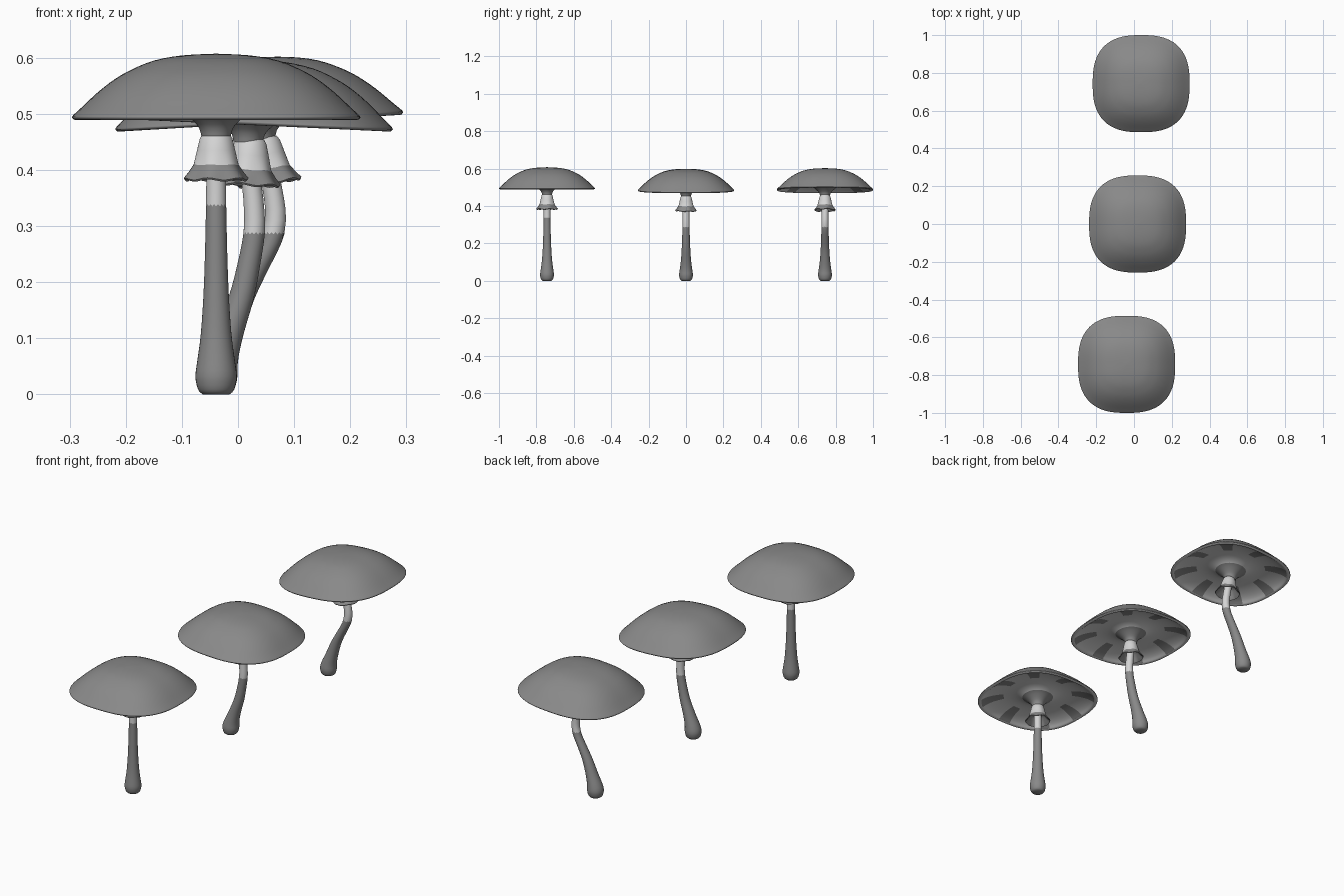
import bpy, bmesh, math
from mathutils import Matrix, Vector

if "Cube" in bpy.data.objects:
    bpy.data.objects.remove(bpy.data.objects["Cube"])


def material(name, v):
    m = bpy.data.materials.new(name)
    m.diffuse_color = (v, v, v, 1)
    m.use_nodes = True
    m.node_tree.nodes["Principled BSDF"].inputs["Base Color"].default_value = m.diffuse_color
    return m


GREY = material("mushroom grey", 0.25)
PALE = material("pale flesh", 0.66)


def smooth_points(pts, steps):
    """Catmull-Rom interpolation through tuples of any size."""
    out = []
    for i in range(len(pts) - 1):
        a, b, c, d = (Vector(pts[min(max(i + k, 0), len(pts) - 1)]) for k in (-1, 0, 1, 2))
        for s in range(steps):
            t = s / steps
            out.append(0.5 * (2 * b + (c - a) * t + (2 * a - 5 * b + 4 * c - d) * t * t
                              + (3 * b - a - 3 * c + d) * t ** 3))
    out.append(Vector(pts[-1]))
    return out


def skin(name, rings, matrix, mats, rule):
    """Join rings of points into a closed skin; rule(ring, segment) picks the colour."""
    bm = bmesh.new()
    vr = [[bm.verts.new(p) for p in ring] for ring in rings]
    n = len(vr[0])
    for i in range(len(vr) - 1):
        for j in range(n):
            k = (j + 1) % n
            f = bm.faces.new((vr[i][j], vr[i][k], vr[i + 1][k], vr[i + 1][j]))
            f.material_index = rule(i, j)
    bm.faces.new(vr[0]).material_index = rule(0, 0)
    bm.faces.new(vr[-1]).material_index = rule(len(vr) - 2, 0)
    bmesh.ops.recalc_face_normals(bm, faces=bm.faces)
    me = bpy.data.meshes.new(name)
    bm.to_mesh(me)
    bm.free()
    for m in mats:
        me.materials.append(m)
    ob = bpy.data.objects.new(name, me)
    ob.matrix_world = matrix
    bpy.context.collection.objects.link(ob)
    bpy.ops.object.select_all(action='DESELECT')
    ob.select_set(True)
    bpy.context.view_layer.objects.active = ob
    bpy.ops.object.shade_smooth_by_angle(angle=math.radians(60))
    return ob


def ring(r, z, n, power=2.0, cx=0.0):
    """A circle, or a rounded square when power is above 2."""
    pts = []
    for j in range(n):
        a = 2 * math.pi * j / n
        c, s = math.cos(a), math.sin(a)
        q = r / (abs(c) ** power + abs(s) ** power) ** (1 / power)
        pts.append((cx + q * c, q * s, z))
    return pts


# Cap: rounded-square dome, rolled lip and hollow gill side running down to the neck
DOME = [(0.002, 0.607), (0.06, 0.604), (0.11, 0.595), (0.15, 0.579), (0.18, 0.562),
        (0.21, 0.539), (0.24, 0.511), (0.255, 0.497), (0.257, 0.493)]
UNDER = [(0.254, 0.4895), (0.245, 0.489), (0.238, 0.493), (0.225, 0.502), (0.195, 0.514),
         (0.15, 0.523), (0.105, 0.522), (0.07, 0.510), (0.043, 0.489), (0.030, 0.474),
         (0.026, 0.458)]


def make_cap(tag, matrix):
    n = 96
    prof = smooth_points(DOME, 3) + smooth_points(UNDER, 2)
    first = len(smooth_points(DOME, 3))
    rings = []
    for i, (r, z) in enumerate(prof):
        power = 2.62 if i < first else 2 + 0.62 * min(1, max(0, (r - 0.05) / 0.15))
        rings.append(ring(r, z, n, power))

    def rule(i, j):
        r = prof[i][0]
        if i < first or r < 0.08:      # dome and neck
            return 0
        streak = 0.17 < r < 0.242 and (j + 2) % 12 < 4   # eight grey marks near the rim
        return 0 if streak else 1
    skin("cap_" + tag, rings, matrix, [GREY, PALE], rule)


# Skirt: thin flared collar with a wavy, darker hem
SKIRT = [(0.024, 0.464), (0.029, 0.456), (0.034, 0.435), (0.040, 0.409), (0.048, 0.396),
         (0.057, 0.384), (0.055, 0.381), (0.043, 0.394), (0.034, 0.412), (0.016, 0.425)]


def make_skirt(tag, matrix):
    n = 48
    rings = []
    for i, (r, z) in enumerate(SKIRT):
        w = (0, 0, 0, 0.4, 0.7, 1, 1, 0.5, 0, 0)[i]
        pts = []
        for j, p in enumerate(ring(r, z, n)):
            wave = w * math.sin(2 * math.pi * j / n * 6)
            k = 1 + 0.03 * wave
            pts.append((p[0] * k, p[1] * k, z + 0.002 * wave))
        rings.append(pts)
    skin("skirt_" + tag, rings, matrix, [PALE, GREY], lambda i, j: 0 if i < 3 else 1)


# Stem: tapered tube along a bent centre line, pale above a jagged edge
WIDTH = [(0.0, 0.024), (0.008, 0.032), (0.03, 0.037), (0.05, 0.035), (0.10, 0.028),
         (0.16, 0.0235), (0.22, 0.0208), (0.30, 0.0187), (0.38, 0.0175), (0.47, 0.0175)]


def lookup(table, z):
    for (a, u), (b, v) in zip(table, table[1:]):
        if z <= b:
            return u + (v - u) * (z - a) / (b - a)
    return table[-1][1]


def make_stem(tag, y, path, pale_z):
    n = 32
    centre = [tuple(p) for p in smooth_points(path, 6)]
    width = [tuple(p) for p in smooth_points(WIDTH, 4)]
    levels = [0, 0.004, 0.009, 0.016, 0.024, 0.032, 0.042, 0.052]
    levels += [0.07 + 0.02 * k for k in range(21)]
    levels = sorted([z for z in levels if abs(z - pale_z) > 0.009] + [pale_z])
    edge = levels.index(pale_z)
    rings = []
    for i, z in enumerate(levels):
        pts = ring(lookup(width, z), z, n, 2, lookup(centre, z))
        if i == edge:
            pts = [(p[0], p[1], z + (0.002 if j % 2 else -0.002)) for j, p in enumerate(pts)]
        rings.append(pts)
    skin("stem_" + tag, rings, Matrix.Translation((0, y, 0)), [GREY, PALE],
         lambda i, j: 1 if i >= edge else 0)


# Each mushroom: name, y, cap x, height shift, cap tilt, skirt x, skirt tilt, pale edge, path (z, x)
MUSHROOMS = [
    ("front", -0.743, -0.039, 0.0, 0.0, -0.039, 0.0, 0.337,
     [(0, -0.039), (0.25, -0.039), (0.48, -0.039)]),
    ("middle", 0.0, 0.019, -0.009, 2.7, 0.020, 3.0, 0.287,
     [(0, -0.039), (0.05, -0.036), (0.10, -0.020), (0.17, 0.005), (0.23, 0.019),
      (0.29, 0.029), (0.34, 0.028), (0.40, 0.022), (0.48, 0.019)]),
    ("back", 0.743, 0.038, -0.006, -3.4, 0.051, -8.0, 0.287,
     [(0, -0.039), (0.05, -0.036), (0.10, -0.020), (0.165, 0.004), (0.22, 0.032),
      (0.27, 0.058), (0.31, 0.067), (0.35, 0.064), (0.41, 0.053), (0.48, 0.042)]),
]


def tilted(x, y, dz, pivot, degrees):
    return (Matrix.Translation((x, y, pivot + dz))
            @ Matrix.Rotation(math.radians(degrees), 4, 'Y')
            @ Matrix.Translation((0, 0, -pivot)))


for tag, y, cx, dz, tilt, sx, stilt, pale_z, path in MUSHROOMS:
    make_cap(tag, tilted(cx, y, dz, 0.49, tilt))
    make_skirt(tag, tilted(sx, y, dz, 0.42, stilt))
    make_stem(tag, y, path, pale_z)
